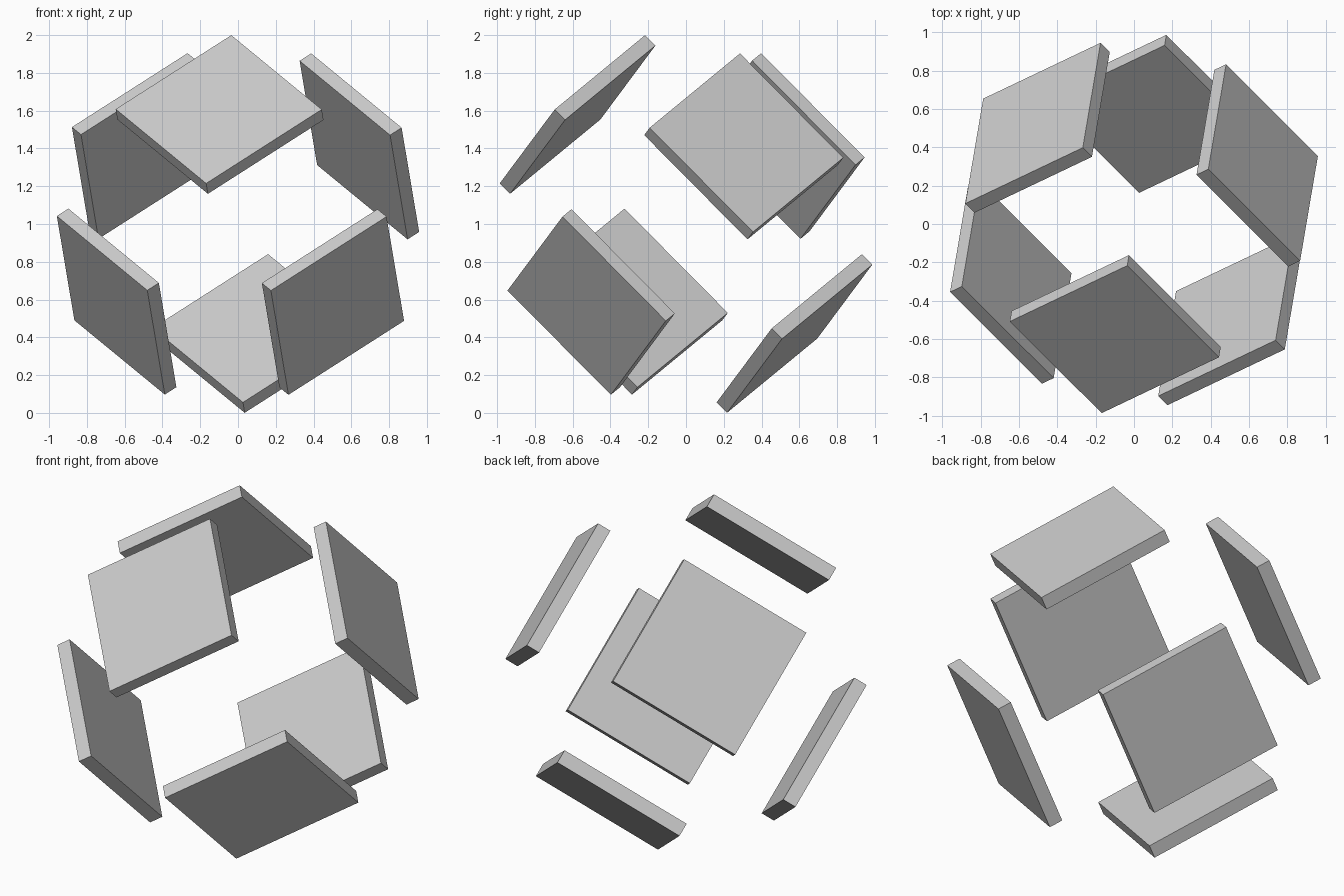
import bpy
from mathutils import Vector, Matrix

if "Cube" in bpy.data.objects:
    bpy.data.objects.remove(bpy.data.objects["Cube"])

# Six square panels: the exploded faces of a tilted cube
SIDE = 0.7826
THICK = SIDE * 0.1
OUTER = SIDE * 1.1            # centre to outer face of each panel
CENTRE = Vector((0, 0, 1))

# Orthonormal axes of the tilted cube
a = Vector((0.782, 0.372, 0.5)).normalized()
b = Vector((0.615, -0.609, -0.5))
b = (b - a * b.dot(a)).normalized()
c = a.cross(b)
axes = (a, b, c)


def panel(name, i, sign):
    n, u, v = axes[i], axes[(i + 1) % 3], axes[(i + 2) % 3]
    bpy.ops.mesh.primitive_cube_add(size=1)
    ob = bpy.context.object
    ob.name = name
    rot = Matrix((u, v, n)).transposed().to_4x4()
    pos = CENTRE + n * sign * (OUTER - THICK / 2)
    ob.matrix_world = (Matrix.Translation(pos) @ rot
                       @ Matrix.Diagonal((SIDE, SIDE, THICK, 1)))


# Opposite pairs of panels
pairs = (("right_upper_panel", "left_lower_panel"),
         ("front_lower_panel", "back_upper_panel"),
         ("back_lower_panel", "front_upper_panel"))
for i, (plus, minus) in enumerate(pairs):
    panel(plus, i, 1)
    panel(minus, i, -1)
